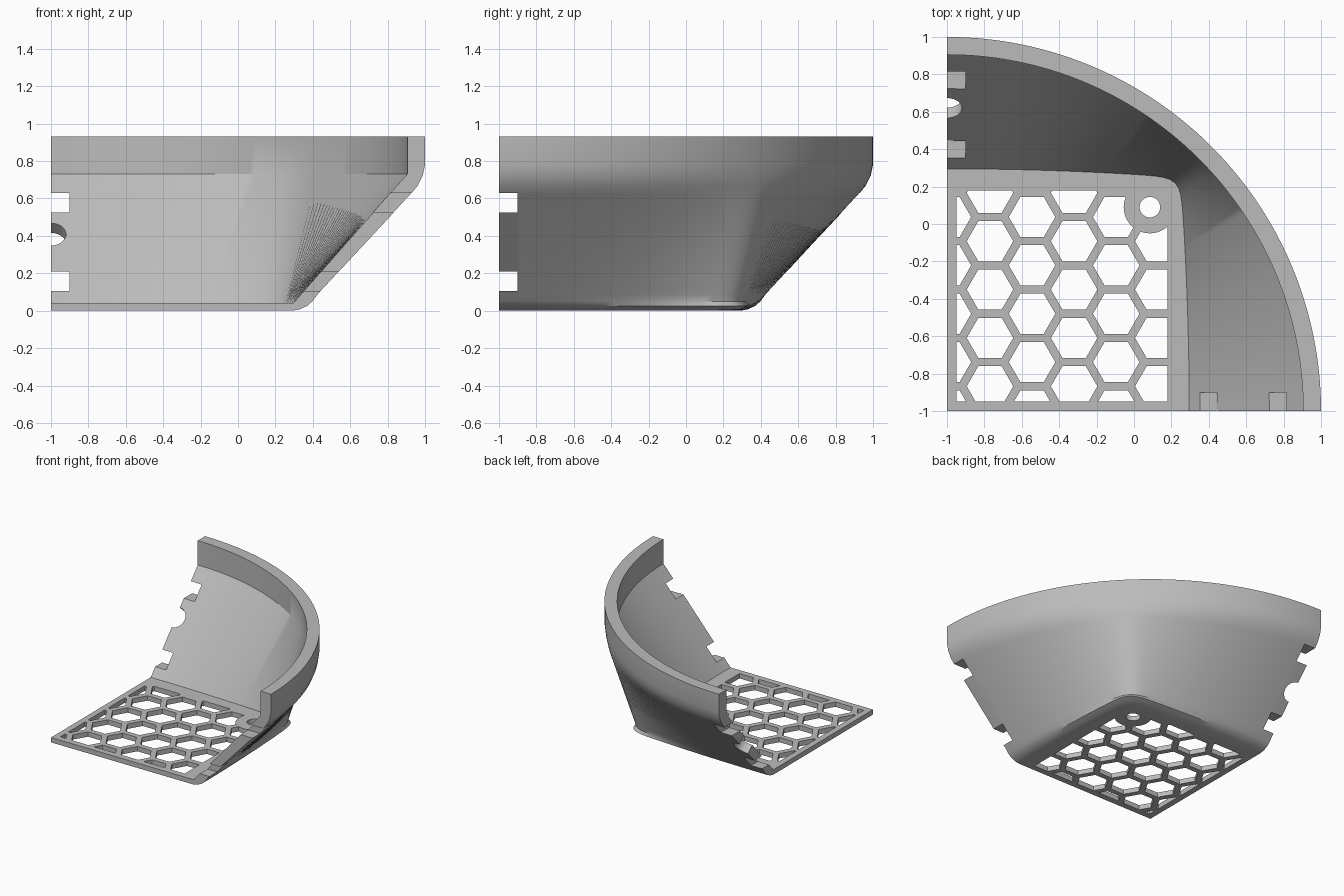
import bpy
import bmesh
from math import cos, sin, pi, sqrt, radians
from mathutils import Matrix, Vector

if "Cube" in bpy.data.objects:
    bpy.data.objects.remove(bpy.data.objects["Cube"], do_unlink=True)

grey = bpy.data.materials.new("plain_grey")
grey.use_nodes = True
colour = (0.5, 0.5, 0.5, 1)
grey.diffuse_color = colour
grey.node_tree.nodes["Principled BSDF"].inputs["Base Color"].default_value = colour


def finish(name, bm):
    bmesh.ops.recalc_face_normals(bm, faces=bm.faces)
    mesh = bpy.data.meshes.new(name)
    bm.to_mesh(mesh)
    bm.free()
    mesh.materials.append(grey)
    obj = bpy.data.objects.new(name, mesh)
    bpy.context.collection.objects.link(obj)
    return obj


def add_box(bm, low, high):
    low, high = Vector(low), Vector(high)
    size = Matrix.Diagonal((*(high - low), 1))
    bmesh.ops.create_cube(bm, size=1, matrix=Matrix.Translation((low + high) / 2) @ size)


def add_prism(bm, centre, radius, depth, sides, turn=Matrix()):
    bmesh.ops.create_cone(bm, cap_ends=True, segments=sides, radius1=radius, radius2=radius,
                          depth=depth, matrix=Matrix.Translation(centre) @ turn)


def cut(target, cutter, operation="DIFFERENCE"):
    mod = target.modifiers.new("cut", "BOOLEAN")
    mod.operation, mod.solver, mod.object = operation, "EXACT", cutter
    bpy.context.view_layer.objects.active = target
    bpy.ops.object.modifier_apply(modifier=mod.name)
    bpy.data.objects.remove(cutter, do_unlink=True)


def squarish(angle, half, power):
    """Polar radius of a square with bowed sides and rounded corners."""
    def side(c, s):
        return 2 * half / (c + sqrt(c * c + 0.12 * s * s * half))
    c, s = cos(angle), sin(angle)
    return (side(c, s) ** -power + side(s, c) ** -power) ** (-1 / power)


# Wall section: half width of base outline, corner sharpness, blend to circle, circle radius, height
section = [
    (1.29, 26, 0, 2, 0), (1.33, 25, 0, 2, 0.007), (1.37, 24, 0, 2, 0.026),
    (1.345, 22, 0.08, 2, 0.05), (1.345, 22, 0.12, 2, 0.085),
    (1.345, 22, 0.88, 2, 0.62), (1.345, 22, 0.94, 2, 0.668),
    (1.345, 22, 0.98, 2, 0.72), (1.345, 22, 1, 2, 0.78), (1.345, 22, 1, 2, 0.93),
    (1.295, 30, 1, 1.905, 0.93), (1.295, 30, 1, 1.905, 0.73), (1.295, 30, 0, 1.905, 0.04),
]

# Quarter shell: floor plus wall lofted from the squarish base to the round rim
bm = bmesh.new()
steps = 80
columns = []
for i in range(steps + 1):
    a = i / steps * pi / 2
    column = []
    for half, power, blend, circle, z in section:
        r = squarish(a, half, power) * (1 - blend) + circle * blend
        column.append(bm.verts.new((r * cos(a) - 1, r * sin(a) - 1, z)))
    columns.append(column)
under = bm.verts.new((-1, -1, 0))
over = bm.verts.new((-1, -1, 0.04))
for a, b in zip(columns, columns[1:]):
    for j in range(len(section) - 1):
        bm.faces.new((a[j], b[j], b[j + 1], a[j + 1]))
bm.faces.new([under] + [c[0] for c in columns])
bm.faces.new([over] + [c[-1] for c in columns])
for column in (columns[0], columns[-1]):
    bm.faces.new([under] + column + [over])
shell = finish("quarter_shell", bm)

# Honeycomb openings, trimmed to a square window and around the screw pad
pitch = 0.2585
bm = bmesh.new()
for col in range(6):
    for row in range(6):
        y = -1.126 + row * pitch + (0.1293 if col % 2 == 0 else 0)
        add_prism(bm, (-0.995 + col * 0.225, y, 0.02), 0.1244, 0.2, 6,
                  Matrix.Rotation(pi / 2, 4, "Z"))
# keep hexagon corners pointing sideways
honeycomb = finish("honeycomb_cutter", bm)
bm = bmesh.new()
add_box(bm, (-0.95, -0.95, -0.06), (0.18, 0.18, 0.09))
cut(honeycomb, finish("window_cutter", bm), "INTERSECT")
bm = bmesh.new()
add_prism(bm, (0.085, 0.09, 0.02), 0.14, 0.5, 48)
cut(honeycomb, finish("pad_cutter", bm))
cut(shell, honeycomb)

# Screw hole
bm = bmesh.new()
add_prism(bm, (0.085, 0.09, 0.02), 0.055, 0.15, 40)
cut(shell, finish("screw_cutter", bm))

# Rectangular notches along both cut edges
bm = bmesh.new()
for low, high, near, far in ((0.105, 0.21, 0.2, 0.7), (0.525, 0.63, 0.6, 1.1)):
    add_box(bm, (-1.1, near, low), (-0.9, far, high))
    add_box(bm, (near, -1.1, low), (far, -0.9, high))
cut(shell, finish("notch_cutter", bm))

# Round half hole square to the sloping wall
bm = bmesh.new()
add_prism(bm, (-1, 0.64, 0.39), 0.08, 0.5, 48, Matrix.Rotation(radians(48), 4, "X"))
cut(shell, finish("round_cutter", bm))

bpy.ops.object.select_all(action="DESELECT")
shell.select_set(True)
bpy.context.view_layer.objects.active = shell
bpy.ops.object.shade_smooth_by_angle(angle=radians(30))
